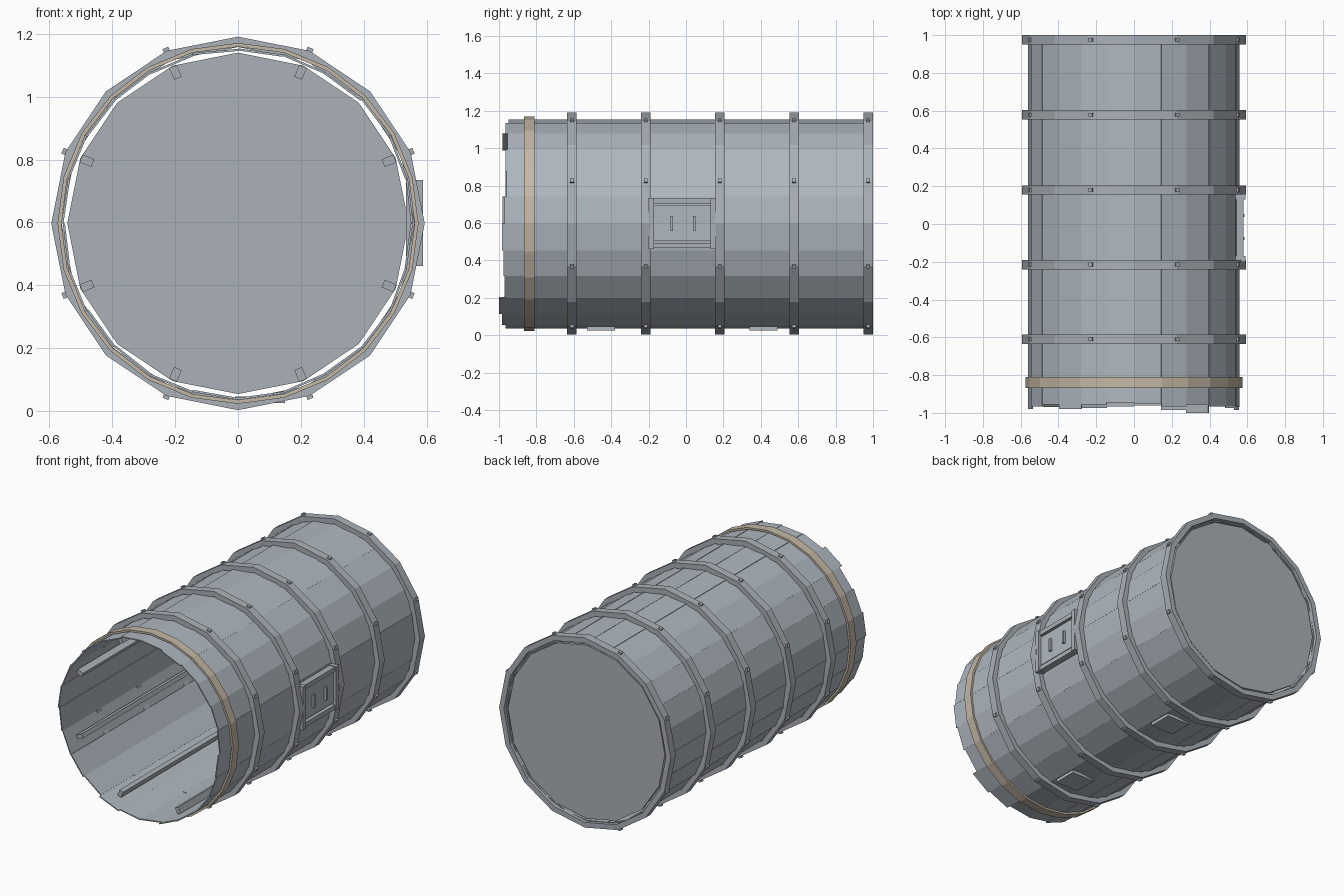
import bpy, bmesh, math, random
from mathutils import Matrix, Vector

random.seed(4)
cube = bpy.data.objects.get("Cube")
if cube:
    bpy.data.objects.remove(cube)

CZ = 0.597      # height of the barrel axis
BACK = 0.98     # rear end of the skin


def material(name, rgb):
    m = bpy.data.materials.new(name)
    m.use_nodes = True
    m.diffuse_color = (*rgb, 1)
    bsdf = m.node_tree.nodes["Principled BSDF"]
    bsdf.inputs["Base Color"].default_value = (*rgb, 1)
    bsdf.inputs["Roughness"].default_value = 0.7
    return m


HULL = material("blue grey plating", (0.43, 0.48, 0.53))
FRAME = material("steel grey frame", (0.40, 0.44, 0.48))
BAND = material("tan band", (0.56, 0.48, 0.38))


def finish(name, bm, mat):
    bmesh.ops.recalc_face_normals(bm, faces=bm.faces)
    mesh = bpy.data.meshes.new(name)
    bm.to_mesh(mesh)
    bm.free()
    mesh.materials.append(mat)
    ob = bpy.data.objects.new(name, mesh)
    bpy.context.collection.objects.link(ob)
    return ob


def polar(r, degrees, y):
    a = math.radians(degrees)
    return Vector((r * math.sin(a), y, CZ + r * math.cos(a)))


def add_box(bm, center, size, degrees=0):
    """Box whose local z points outward at the given angle around y."""
    m = (Matrix.Translation(center)
         @ Matrix.Rotation(math.radians(degrees), 4, 'Y')
         @ Matrix.Diagonal((*size, 1)))
    bmesh.ops.create_cube(bm, size=1, matrix=m)


def box(name, lo, hi, mat):
    bm = bmesh.new()
    lo, hi = Vector(lo), Vector(hi)
    add_box(bm, (lo + hi) / 2, hi - lo)
    return finish(name, bm, mat)


def hoop(name, y0, y1, r_in, r_out, sides, mat):
    bm = bmesh.new()
    section = ((r_in, y0), (r_out, y0), (r_out, y1), (r_in, y1))
    loops = [[bm.verts.new(polar(r, 360 * i / sides, y)) for r, y in section]
             for i in range(sides)]
    for i in range(sides):
        a, b = loops[i], loops[(i + 1) % sides]
        for k in range(4):
            n = (k + 1) % 4
            bm.faces.new((a[k], a[n], b[n], b[k]))
    return finish(name, bm, mat)


# Skin of long planks with an uneven front edge and slightly uneven seating
front_edge = [.95, .965, .955, .965, .96, .97, .985, .975, .965, 1.0, .985, .96,
              .965, .975, .96, .97, .965, .975, .98, .965, .955, .98, .955, .945]
STEP = 360 / len(front_edge)
bm = bmesh.new()
for i, reach in enumerate(front_edge):
    r0 = 0.559 + random.uniform(-0.004, 0.004)
    r1 = 0.559 + random.uniform(-0.004, 0.004)
    corners = []
    for y in (-reach, BACK):
        corners.append([bm.verts.new(polar(r, d, y)) for r, d in (
            (r0, i * STEP), (r1, (i + 1) * STEP),
            (r1 - 0.007, (i + 1) * STEP), (r0 - 0.007, i * STEP))])
    a, b = corners
    bm.faces.new(a)
    bm.faces.new(b)
    for k in range(4):
        n = (k + 1) % 4
        bm.faces.new((a[k], a[n], b[n], b[k]))
finish("hull_planks", bm, HULL)

# Outer hoops, each with eight bolts
bolts = bmesh.new()
for n, y in enumerate((-0.61, -0.215, 0.18, 0.578, 0.975)):
    hoop(f"hoop_{n + 1}", y - 0.025, y + 0.025, 0.561, 0.594, 16, FRAME)
    for k in range(8):
        d = 22.5 + 45 * k
        add_box(bolts, polar(0.594, d, y), (0.02, 0.02, 0.02), d)
finish("hoop_bolts", bolts, FRAME)

# Coloured band close to the open front
hoop("front_band", -0.867, -0.81, 0.562, 0.574, 24, BAND)

# Rear bulkhead
bm = bmesh.new()
rims = [[bm.verts.new(polar(0.543, 22.5 * i, y)) for i in range(16)]
        for y in (0.965, 0.985)]
for rim in rims:
    bm.faces.new(rim)
for i in range(16):
    j = (i + 1) % 16
    bm.faces.new((rims[0][i], rims[0][j], rims[1][j], rims[1][i]))
finish("rear_bulkhead", bm, FRAME)

# Inner stringers running along the barrel
bm = bmesh.new()
for k in range(8):
    d = 22.5 + 45 * k
    add_box(bm, polar(0.52, d, 0.045), (0.026, 1.85, 0.04), d)
finish("inner_stringers", bm, FRAME)

# Side hatch: panel, posts, rails and two handles
box("hatch_panel", (0.54, -0.18, 0.505), (0.57, 0.14, 0.695), HULL)
for n, y in enumerate((-0.185, 0.145)):
    box(f"hatch_post_{n + 1}", (0.535, y - 0.015, 0.462), (0.589, y + 0.015, 0.735), FRAME)
for n, z in enumerate((0.48, 0.717)):
    box(f"hatch_rail_{n + 1}", (0.535, -0.17, z - 0.014), (0.58, 0.13, z + 0.014), FRAME)
for n, y in enumerate((-0.077, 0.045)):
    box(f"hatch_handle_{n + 1}", (0.565, y - 0.007, 0.557), (0.585, y + 0.007, 0.638), FRAME)

# Two plates under the belly
for n, y in enumerate((-0.455, 0.415)):
    box(f"belly_plate_{n + 1}", (-0.01, y - 0.075, 0.026), (0.15, y + 0.075, 0.046), HULL)
